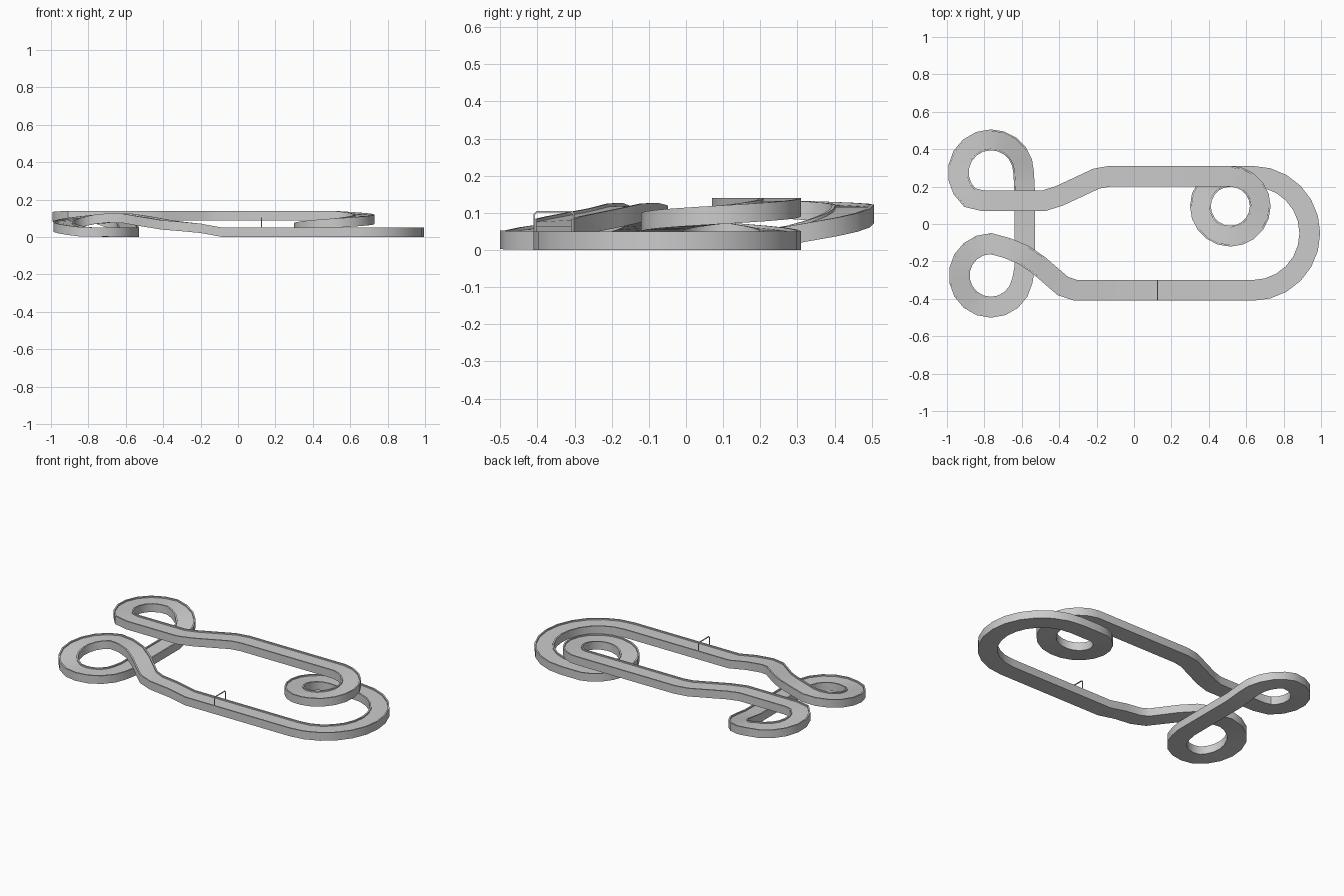
import bpy, bmesh
from math import cos, sin, radians
from mathutils import Vector

if "Cube" in bpy.data.objects:
    bpy.data.objects.remove(bpy.data.objects["Cube"])

path = []  # centreline points (x, y, z of the rim top)


def arc(cx, cy, r, a0, a1, z0, z1, n):
    for i in range(n + 1):
        t = i / n
        a = radians(a0 + (a1 - a0) * t)
        add((cx + r * cos(a), cy + r * sin(a), z0 + (z1 - z0) * t))


def add(*pts):
    for p in pts:
        if not path or (Vector(p) - Vector(path[-1])).length > 0.005:
            path.append(p)


# front straight and wide right-hand bend
add((-0.08, -0.355, 0.05))
arc(0.635, -0.05, 0.305, -90, 90, 0.05, 0.05, 12)
# climbing helix
arc(0.515, 0.095, 0.16, 90, 270, 0.05, 0.10, 10)
arc(0.515, 0.095, 0.16, 270, 450, 0.10, 0.14, 10)
# raised back straight with side step
add((-0.13, 0.255, 0.14), (-0.2, 0.243, 0.14), (-0.4, 0.15, 0.14),
    (-0.48, 0.125, 0.14), (-0.81, 0.125, 0.14))
# back loop, descending
arc(-0.765, 0.275, 0.175, 230, 90, 0.14, 0.122, 7)
arc(-0.765, 0.275, 0.175, 90, 0, 0.122, 0.065, 5)
# low cross link
add((-0.585, 0.18, 0.05), (-0.585, -0.24, 0.05))
# front loop, climbing over the link
arc(-0.765, -0.275, 0.17, -10, -110, 0.05, 0.053, 5)
arc(-0.765, -0.275, 0.17, -110, -270, 0.053, 0.12, 8)
# descent to the front straight
add((-0.68, -0.128, 0.127), (-0.59, -0.165, 0.125), (-0.51, -0.22, 0.112),
    (-0.38, -0.332, 0.09), (-0.31, -0.355, 0.083), (-0.2, -0.355, 0.072))

# channel cross-section: (sideways, height below rim)
W, RIM, LIP, H = 0.055, 0.009, 0.008, 0.05
profile = [(-W, 0), (-W + RIM, 0), (-W + RIM, -LIP), (W - RIM, -LIP),
           (W - RIM, 0), (W, 0), (W, -H), (-W, -H)]


def finish(name, bm):
    bmesh.ops.recalc_face_normals(bm, faces=bm.faces)
    me = bpy.data.meshes.new(name)
    bm.to_mesh(me)
    bm.free()
    ob = bpy.data.objects.new(name, me)
    bpy.context.collection.objects.link(ob)
    return ob


def sweep(name, pts):
    """Sweep the upright profile round a closed path with mitred corners."""
    bm = bmesh.new()
    rings = []
    n = len(pts)
    for i in range(n):
        p = Vector(pts[i])
        d0 = (p - Vector(pts[i - 1])).xy.normalized()
        d1 = (Vector(pts[(i + 1) % n]) - p).xy.normalized()
        t = (d0 + d1).normalized()
        side = Vector((t.y, -t.x, 0)) / max(0.7, t.dot(d1))
        rings.append([bm.verts.new(p + side * u + Vector((0, 0, v))) for u, v in profile])
    k = len(profile)
    for i in range(n):
        a, b = rings[i], rings[(i + 1) % n]
        for j in range(k):
            bm.faces.new((a[j], a[(j + 1) % k], b[(j + 1) % k], b[j]))
    return finish(name, bm)


track = sweep("track", path)
bpy.context.view_layer.objects.active = track
track.select_set(True)
bpy.ops.object.shade_smooth_by_angle(angle=radians(35))

# thin arch over the start line, rounded at its upper corners
outline = [(0, 0), (0, 0.097), (0.008, 0.105), (0.102, 0.105), (0.11, 0.097), (0.11, 0)]
inner = [(0.004, 0), (0.004, 0.095), (0.01, 0.101), (0.1, 0.101), (0.106, 0.095), (0.106, 0)]
bm = bmesh.new()
o = [bm.verts.new((0.122, -0.41 + y, z)) for y, z in outline]
q = [bm.verts.new((0.122, -0.41 + y, z)) for y, z in inner]
faces = [bm.faces.new((o[i], o[i + 1], q[i + 1], q[i])) for i in range(len(o) - 1)]
ext = bmesh.ops.extrude_face_region(bm, geom=faces, use_keep_orig=True)
bmesh.ops.translate(bm, vec=(0.006, 0, 0),
                    verts=[g for g in ext["geom"] if isinstance(g, bmesh.types.BMVert)])
finish("start_gate", bm)
